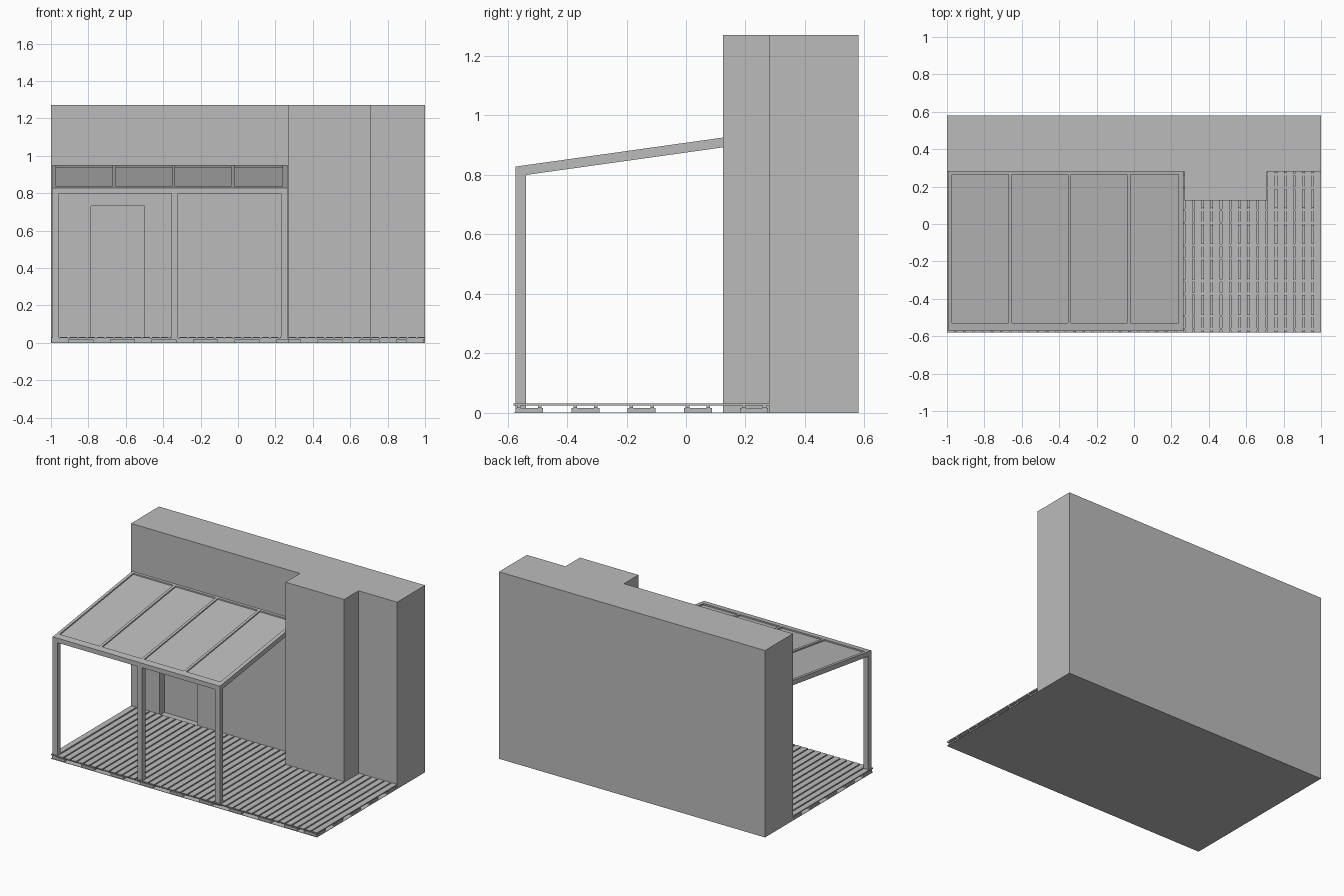
import bpy
import bmesh

if "Cube" in bpy.data.objects:
    bpy.data.objects.remove(bpy.data.objects["Cube"], do_unlink=True)

# One plain grey for every part
grey = bpy.data.materials.new("plain grey")
grey.use_nodes = True
grey.diffuse_color = (0.5, 0.5, 0.5, 1)
shader = grey.node_tree.nodes["Principled BSDF"]
shader.inputs["Base Color"].default_value = grey.diffuse_color
shader.inputs["Roughness"].default_value = 0.8


def finish(name, bm):
    bmesh.ops.recalc_face_normals(bm, faces=bm.faces)
    mesh = bpy.data.meshes.new(name)
    bm.to_mesh(mesh)
    bm.free()
    mesh.materials.append(grey)
    obj = bpy.data.objects.new(name, mesh)
    bpy.context.collection.objects.link(obj)
    return obj


def add_box(bm, x, y, z, slope=0):
    """Box from (low, high) ranges; slope lifts z along y."""
    verts = bmesh.ops.create_cube(bm, size=1)["verts"]
    for v in verts:
        v.co = [r[0] if c < 0 else r[1] for c, r in zip(v.co, (x, y, z))]
        v.co.z += slope * (v.co.y - FRONT)


def boxes(name, ranges, slope=0):
    bm = bmesh.new()
    for x, y, z in ranges:
        add_box(bm, x, y, z, slope)
    return finish(name, bm)


FRONT, WALL, BACK, HEIGHT = -0.573, 0.28, 0.58, 1.27
STACK_FRONT, STACK = 0.125, (0.27, 0.71)
DECK_LOW, DECK_TOP = 0.025, 0.032

# House wall with projecting chimney breast, extruded from its footprint
bm = bmesh.new()
outline = [(-1, BACK), (-1, WALL), (STACK[0], WALL), (STACK[0], STACK_FRONT),
           (STACK[1], STACK_FRONT), (STACK[1], WALL), (1, WALL), (1, BACK)]
base = bm.faces.new([bm.verts.new((x, y, 0)) for x, y in outline])
top = bmesh.ops.extrude_face_region(bm, geom=[base], use_keep_orig=True)["geom"]
for v in top:
    if isinstance(v, bmesh.types.BMVert):
        v.co.z = HEIGHT
wall = finish("house_wall", bm)

# Door recess cut into the wall
cutter = boxes("door_cutter", [((-0.785, -0.5), (WALL - 0.1, WALL + 0.05),
                                (DECK_LOW, 0.73))])
cutter.hide_render = True
cutter.hide_viewport = True
cutter.display_type = 'WIRE'
cut = wall.modifiers.new("door recess", 'BOOLEAN')
cut.operation = 'DIFFERENCE'
cut.solver = 'EXACT'
cut.object = cutter

# Ground sheet under the deck
boxes("ground_sheet", [((-1, 1), (-BACK, WALL), (0, 0.002))])


def split_at_stack(x, y, z):
    """Stop a strip at whichever wall face lies behind it."""
    back = STACK_FRONT if x[1] > STACK[0] and x[0] < STACK[1] else WALL
    return x, (y[0], min(y[1], back)), z


# Square footing pads with pairs of joists over each row
pad_x = [-0.95 + 0.222 * i for i in range(8)] + [0.8, 0.945]
row_y = [-0.527 + 0.189 * i for i in range(5)]
pads, joists = [], []
for y in row_y:
    for x in pad_x:
        if y < STACK_FRONT or not STACK[0] < x < STACK[1]:
            pads.append(((x - 0.047, x + 0.047), (y - 0.047, y + 0.047), (0, 0.017)))
    spans = [(-1, 1)] if y < STACK_FRONT else [(-1, STACK[0]), (STACK[1], 1)]
    for offset in (-0.035, 0.035):
        for span in spans:
            joists.append((span, (y + offset - 0.006, y + offset + 0.006),
                           (0.017, DECK_LOW)))
boxes("footing_pads", pads)
boxes("deck_joists", joists)

# Deck boards running front to back
pitch, width = 0.049, 0.04
boards = []
for i in range(41):
    x = 1 - width - i * pitch
    boards.append(split_at_stack((x, x + width), (-BACK, WALL), (DECK_LOW, DECK_TOP)))
boxes("deck_boards", boards)

# Veranda posts and front beam
LEFT, RIGHT, BEAM, EAVE = -0.992, 0.265, 0.797, 0.828
post_y = (FRONT, FRONT + 0.035)
for name, x in (("right_post", LEFT), ("middle_post", -0.355), ("left_post", RIGHT - 0.035)):
    boxes(name, [((x, x + 0.035), post_y, (0.017, BEAM))])
boxes("front_beam", [((LEFT, RIGHT), post_y, (BEAM, EAVE))])

# Sloping roof frame: side rails, rafters and head rail
SLOPE = 0.14
depth = (EAVE - 0.033, EAVE)
bars = [(LEFT, LEFT + 0.02), (RIGHT - 0.027, RIGHT)]
bars += [(x - 0.009, x + 0.009) for x in (-0.662, -0.345, -0.028)]
boxes("roof_rafters", [(x, (FRONT + 0.035, WALL), depth) for x in bars], SLOPE)
boxes("roof_head_rail", [((LEFT, RIGHT), (WALL - 0.015, WALL), depth)], SLOPE)
boxes("roof_sill_rail", [((LEFT, RIGHT), (FRONT, FRONT + 0.045), (EAVE - 0.01, EAVE))], SLOPE)

# Roof panels set just below the frame top
bars.sort()
panels = [((a[1], b[0]), (FRONT + 0.035, WALL - 0.01), (EAVE - 0.016, EAVE - 0.009))
          for a, b in zip(bars, bars[1:])]
boxes("roof_panels", panels, SLOPE)
